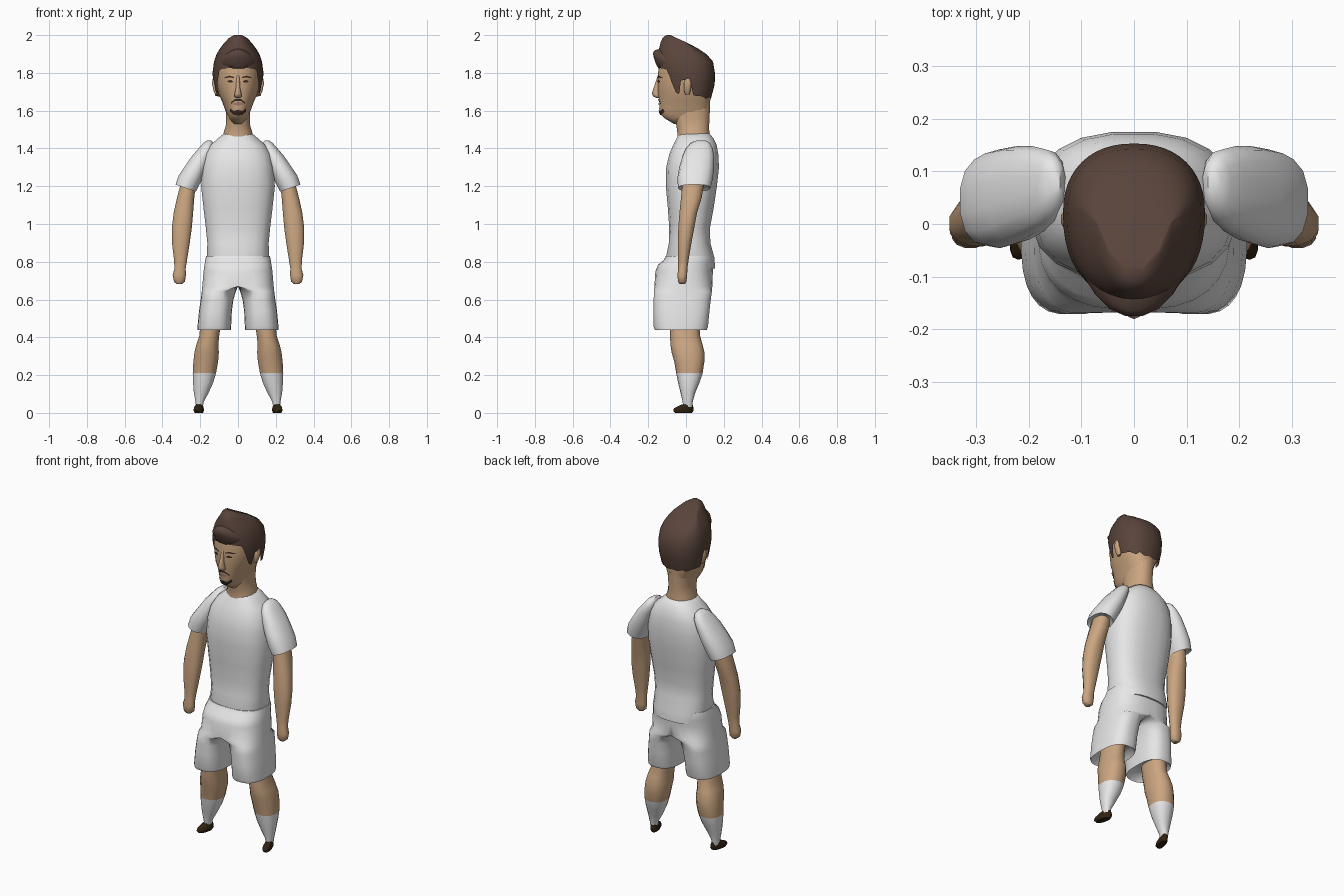
import bpy, bmesh, math


def material(name, rgb):
    m = bpy.data.materials.new(name)
    m.diffuse_color = (*rgb, 1)
    return m


WHITE = material("white cloth", (0.8, 0.8, 0.8))
SKIN = material("skin", (0.60, 0.38, 0.22))
HAIR = material("brown hair", (0.10, 0.058, 0.044))
SHOE = material("dark shoe", (0.03, 0.016, 0.005))
DARK = material("dark brown", (0.045, 0.025, 0.018))
LIP = material("lip", (0.35, 0.17, 0.12))


def finish(name, bm, mats, angle=50, mirror=False):
    bmesh.ops.remove_doubles(bm, verts=bm.verts, dist=0.0005)
    bmesh.ops.recalc_face_normals(bm, faces=bm.faces)
    me = bpy.data.meshes.new(name)
    bm.to_mesh(me)
    bm.free()
    ob = bpy.data.objects.new(name, me)
    bpy.context.collection.objects.link(ob)
    for m in mats:
        me.materials.append(m)
    if mirror:
        ob.modifiers.new("mirror", "MIRROR").merge_threshold = 0.001
    bpy.ops.object.select_all(action="DESELECT")
    ob.select_set(True)
    bpy.context.view_layer.objects.active = ob
    bpy.ops.object.shade_smooth_by_angle(angle=math.radians(angle))
    return ob


def spow(v, n):
    return math.copysign(abs(v) ** (2 / n), v)


def ring_point(r, a, n, yc=None):
    """Point on a rounded section r = (z, x0, x1, y0, y1, slope)."""
    z, x0, x1, y0, y1 = r[:5]
    c, s = spow(math.cos(a), n), spow(math.sin(a), n)
    mid = (y0 + y1) / 2 if yc is None else min(max(yc, y0), y1)
    x = (x0 + x1) / 2 + c * (x1 - x0) / 2
    y = mid + s * ((y1 - mid) if s > 0 else (mid - y0))
    slope = r[5] if len(r) > 5 else 0
    return [x, y, z + slope * (x - (x0 + x1) / 2)]


def loft(rings, sides=16, n=2.3, yc=None, shape=None):
    bm = bmesh.new()
    rows = []
    for r in rings:
        pts = [ring_point(r, math.tau * (i + 0.5) / sides, n, yc) for i in range(sides)]
        rows.append([bm.verts.new(shape(p) if shape else p) for p in pts])
    for a, b in zip(rows, rows[1:]):
        for i in range(sides):
            j = (i + 1) % sides
            bm.faces.new((a[i], a[j], b[j], b[i]))
    bm.faces.new(rows[0])
    bm.faces.new(rows[-1])
    return bm


def sym(rows):
    return [(z, -w, w, y0, y1) for z, w, y0, y1 in rows]


# Shirt body
finish("shirt", loft(sym([
    (0.765, .155, -.10, .155), (0.82, .166, -.108, .152), (0.90, .164, -.092, .13),
    (0.98, .172, -.09, .128), (1.08, .184, -.097, .147), (1.2, .197, -.108, .165),
    (1.3, .19, -.106, .176), (1.37, .175, -.09, .172), (1.42, .145, -.068, .163),
    (1.455, .105, -.05, .145), (1.48, .075, -.038, .125)]), 20, 2.5), [WHITE], mirror=False)

# Sleeves
finish("sleeve", loft([
    (1.205, .24, .315, -.02, .11, .35), (1.19, .222, .332, -.042, .13, .35),
    (1.24, .195, .315, -.046, .142, .3), (1.30, .165, .280, -.036, .148, .15),
    (1.36, .14, .245, -.018, .148), (1.40, .128, .21, 0, .142),
    (1.428, .13, .185, .025, .128), (1.442, .14, .165, .055, .105)], 14), [WHITE], mirror=True)

# Arms with rounded fists
finish("arm", loft([
    (0.682, .295, .325, -.035, -.005), (0.695, .28, .34, -.043, .003),
    (0.73, .275, .347, -.046, .007), (0.765, .276, .337, -.042, .008),
    (0.82, .267, .341, -.042, .016), (0.90, .254, .351, -.044, .03),
    (0.98, .243, .352, -.042, .045), (1.06, .236, .342, -.036, .06),
    (1.14, .23, .324, -.028, .085), (1.23, .22, .30, -.02, .10)], 12), [SKIN], mirror=True)


# Shorts: a half section clamped at the centre line, then mirrored
def clamp(p):
    return [max(p[0], 0), p[1], p[2]]


bm = loft([
    (0.47, .06, .19, -.14, .085), (0.438, .038, .215, -.165, .11), (0.455, .036, .215, -.172, .117),
    (0.54, .032, .207, -.172, .125), (0.60, .024, .198, -.172, .132), (0.645, .010, .192, -.17, .138),
    (0.67, -.19, .19, -.168, .14), (0.75, -.183, .183, -.163, .143),
    (0.785, -.178, .178, -.148, .146), (0.81, -.174, .174, -.118, .147), (0.83, -.17, .17, -.108, .142)],
    28, 2.6, shape=clamp)
inner = [f for f in bm.faces if all(v.co.x < 1e-4 for v in f.verts)]
bmesh.ops.delete(bm, geom=inner, context="FACES")
finish("shorts", bm, [WHITE], 60, True)

# Legs, with long socks below the calf
bm = loft([
    (0.03, .187, .222, -.015, .032), (0.06, .18, .226, -.018, .036), (0.11, .153, .235, -.03, .05),
    (0.16, .130, .239, -.042, .072), (0.21, .115, .241, -.052, .088), (0.27, .104, .238, -.062, .097),
    (0.32, .100, .232, -.076, .098), (0.36, .103, .222, -.082, .088), (0.41, .098, .205, -.085, .074),
    (0.50, .085, .20, -.085, .07)], 14)
for f in bm.faces:
    f.material_index = int(f.calc_center_median().z < 0.21)
finish("leg", bm, [SKIN, WHITE], 50, True)


# Shoes, toes turned outward
def toe_out(p):
    return [p[0] - 0.22 * (p[1] - 0.01), p[1], p[2] - 0.012 * (p[1] < -0.03) * (p[2] > 0.03)]


finish("shoe", loft([
    (0, .183, .222, -.058, .032), (0.012, .178, .227, -.068, .04),
    (0.026, .180, .226, -.062, .04), (0.044, .187, .222, -.025, .035)], 14, shape=toe_out), [SHOE], mirror=True)

# Neck
finish("neck", loft(sym([
    (1.43, .09, -.05, .13), (1.475, .08, -.046, .125), (1.52, .066, -.052, .124),
    (1.56, .064, -.065, .126), (1.64, .068, -.06, .13)])), [SKIN])

# Head: egg-shaped sections, narrow toward the chin
HEAD = [(1.53, .035, -.065, .06), (1.562, .052, -.118, .09), (1.58, .060, -.136, .115),
        (1.61, .071, -.143, .127), (1.65, .086, -.142, .129), (1.69, .104, -.149, .131),
        (1.75, .117, -.149, .135), (1.80, .120, -.149, .135), (1.85, .113, -.143, .12)]
finish("head", loft(sym(HEAD), 24, 2.2, 0.02), [SKIN], 70)


def lerp_rows(rows, z):
    for a, b in zip(rows, rows[1:]):
        if z <= b[0]:
            t = max(0, (z - a[0]) / (b[0] - a[0]))
            return [z] + [p + (q - p) * t for p, q in zip(a[1:], b[1:])]
    return list(rows[-1])


# Hair: columns run from a hairline that depends on direction up to the crown
CROWN = [(1.64, .100, -.10, .120), (1.68, .122, -.11, .140), (1.74, .130, -.13, .152),
         (1.80, .135, -.145, .153), (1.86, .127, -.148, .143), (1.90, .113, -.147, .108),
         (1.93, .095, -.142, .062), (1.96, .072, -.135, .005), (1.985, .048, -.124, -.05),
         (2.0, .02, -.105, -.08)]


def hairline(deg):
    keys = [(0, 1.83), (44, 1.82), (50, 1.80), (56, 1.70), (70, 1.685), (74, 1.76), (92, 1.765),
            (96, 1.68), (125, 1.675), (140, 1.66), (150, 1.675), (165, 1.66), (180, 1.665)]
    return lerp_rows(keys, deg)[1]


bm = bmesh.new()
cols = []
for i in range(48):
    a = math.tau * i / 48
    from_front = abs((math.degrees(a) - 270 + 180) % 360 - 180)
    low = hairline(from_front)
    levels = [low] + [max(low, r[0]) + 0.0001 for r in CROWN[2:]]
    cols.append([bm.verts.new(ring_point(sym([lerp_rows(CROWN, z)])[0], a, 2.25, 0.02)) for z in levels])
for a, b in zip(cols, cols[1:] + cols[:1]):
    for k in range(len(a) - 1):
        bm.faces.new((a[k], b[k], b[k + 1], a[k + 1]))
bm.faces.new([c[-1] for c in cols])
finish("hair", bm, [HAIR], 60)


# Swept fringe that drops away at the temples
def droop(p):
    return [p[0], p[1], p[2] - 5 * p[0] ** 2 * (p[2] - 1.80) / 0.11]


finish("fringe", loft(sym([
    (1.825, .112, -.148, .02), (1.85, .12, -.162, .03), (1.885, .122, -.173, .03),
    (1.908, .118, -.177, .03), (1.922, .10, -.165, .02), (1.93, .08, -.13, 0)]), 24, 2.0, 0.02, droop),
    [HAIR], 60)

# Ears
finish("ear", loft([
    (1.685, .105, .120, -.004, .018), (1.705, .105, .130, -.010, .024), (1.745, .108, .139, -.012, .03),
    (1.768, .11, .134, -.004, .024)], 10), [SKIN], mirror=True)

# Nose
finish("nose", loft(sym([
    (1.668, .012, -.158, -.13), (1.676, .021, -.174, -.13), (1.69, .019, -.181, -.13),
    (1.72, .012, -.172, -.13), (1.765, .009, -.157, -.13), (1.79, .008, -.148, -.13)]), 10, 2), [SKIN], 70)


# Painted face details: thin strips lying on the face surface
def face_y(x, z):
    z, w, y0, y1 = lerp_rows(HEAD, z)
    return 0.02 - (0.02 - y0) * max(0, 1 - abs(x / w) ** 2.2) ** (1 / 2.2)


def strip(name, points, mat, mirror=False, lift=0.004):
    """points: (x, low z, high z) along the strip."""
    bm = bmesh.new()
    rows = []
    for (xa, la, ha), (xb, lb, hb) in zip(points, points[1:]):
        for k in range(4):
            t = k / 3
            x, lo, hi = (p + (q - p) * t for p, q in ((xa, xb), (la, lb), (ha, hb)))
            rows.append([bm.verts.new((x, face_y(x, z) - lift, z))
                         for z in (lo, (lo + hi) / 2, hi)])
    for a, b in zip(rows, rows[1:]):
        for k in (0, 1):
            if (a[k].co - b[k].co).length > 1e-6:
                bm.faces.new((a[k], b[k], b[k + 1], a[k + 1]))
    bmesh.ops.recalc_face_normals(bm, faces=bm.faces)
    if sum(f.normal.y for f in bm.faces) > 0:
        bmesh.ops.reverse_faces(bm, faces=bm.faces)
    finish(name, bm, [mat], 60, mirror)


strip("eyebrow", [(.02, 1.772, 1.778), (.045, 1.776, 1.786), (.072, 1.772, 1.777)], DARK, True)
strip("eye", [(.026, 1.751, 1.755), (.038, 1.749, 1.763), (.056, 1.751, 1.757)], DARK, True)
strip("moustache", [(-.036, 1.636, 1.645), (-.018, 1.65, 1.661), (0, 1.652, 1.662),
                    (.018, 1.65, 1.661), (.036, 1.636, 1.645)], DARK)
strip("lips", [(-.026, 1.634, 1.638), (0, 1.626, 1.646), (.026, 1.634, 1.638)], LIP)
strip("goatee", [(-.042, 1.595, 1.612), (-.024, 1.578, 1.598), (0, 1.574, 1.604),
                 (.024, 1.578, 1.598), (.042, 1.595, 1.612)], DARK)
